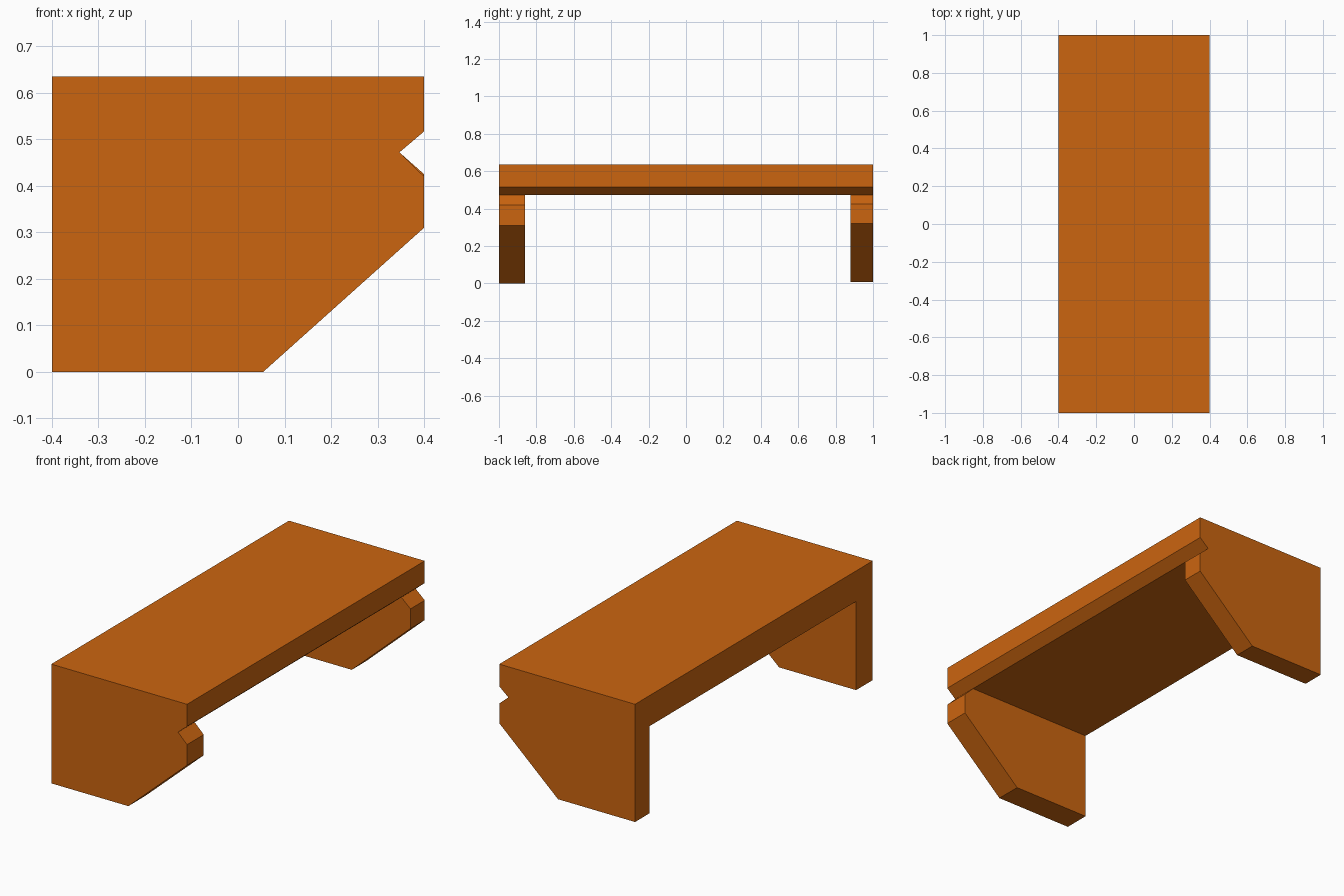
import bpy, bmesh

if "Cube" in bpy.data.objects:
    bpy.data.objects.remove(bpy.data.objects["Cube"])

mat = bpy.data.materials.new("orange_wood")
mat.diffuse_color = (0.60, 0.13, 0.005, 1)
mat.use_nodes = True
mat.node_tree.nodes["Principled BSDF"].inputs["Base Color"].default_value = mat.diffuse_color


def extrude_profile(name, profile, y0, y1):
    """Extrude an x-z outline from y0 to y1."""
    bm = bmesh.new()
    face = bm.faces.new([bm.verts.new((x, y0, z)) for x, z in profile])
    ext = bmesh.ops.extrude_face_region(bm, geom=[face])
    verts = [g for g in ext["geom"] if isinstance(g, bmesh.types.BMVert)]
    bmesh.ops.translate(bm, verts=verts, vec=(0, y1 - y0, 0))
    bmesh.ops.recalc_face_normals(bm, faces=bm.faces)
    mesh = bpy.data.meshes.new(name)
    bm.to_mesh(mesh)
    bm.free()
    mesh.materials.append(mat)
    obj = bpy.data.objects.new(name, mesh)
    bpy.context.collection.objects.link(obj)
    return obj


BACK, FRONT, NOTCH_X, SEAM_Z = -0.4, 0.4, 0.347, 0.472

# Top slab with its lower front edge bevelled into the notch
extrude_profile("bench_top", [(BACK, SEAM_Z), (NOTCH_X, SEAM_Z), (FRONT, 0.517),
                              (FRONT, 0.635), (BACK, 0.635)], -1, 1)

# End panels: slightly different thickness, foot height and front edge
for name, y0, y1, foot, low, high in (
        ("left_end_panel", -1, -0.86, 0.0, 0.31, 0.42),
        ("right_end_panel", 0.88, 1, 0.008, 0.32, 0.425)):
    extrude_profile(name, [(BACK, foot), (0.054, foot), (FRONT, low), (FRONT, high),
                           (NOTCH_X, SEAM_Z), (BACK, SEAM_Z)], y0, y1)
